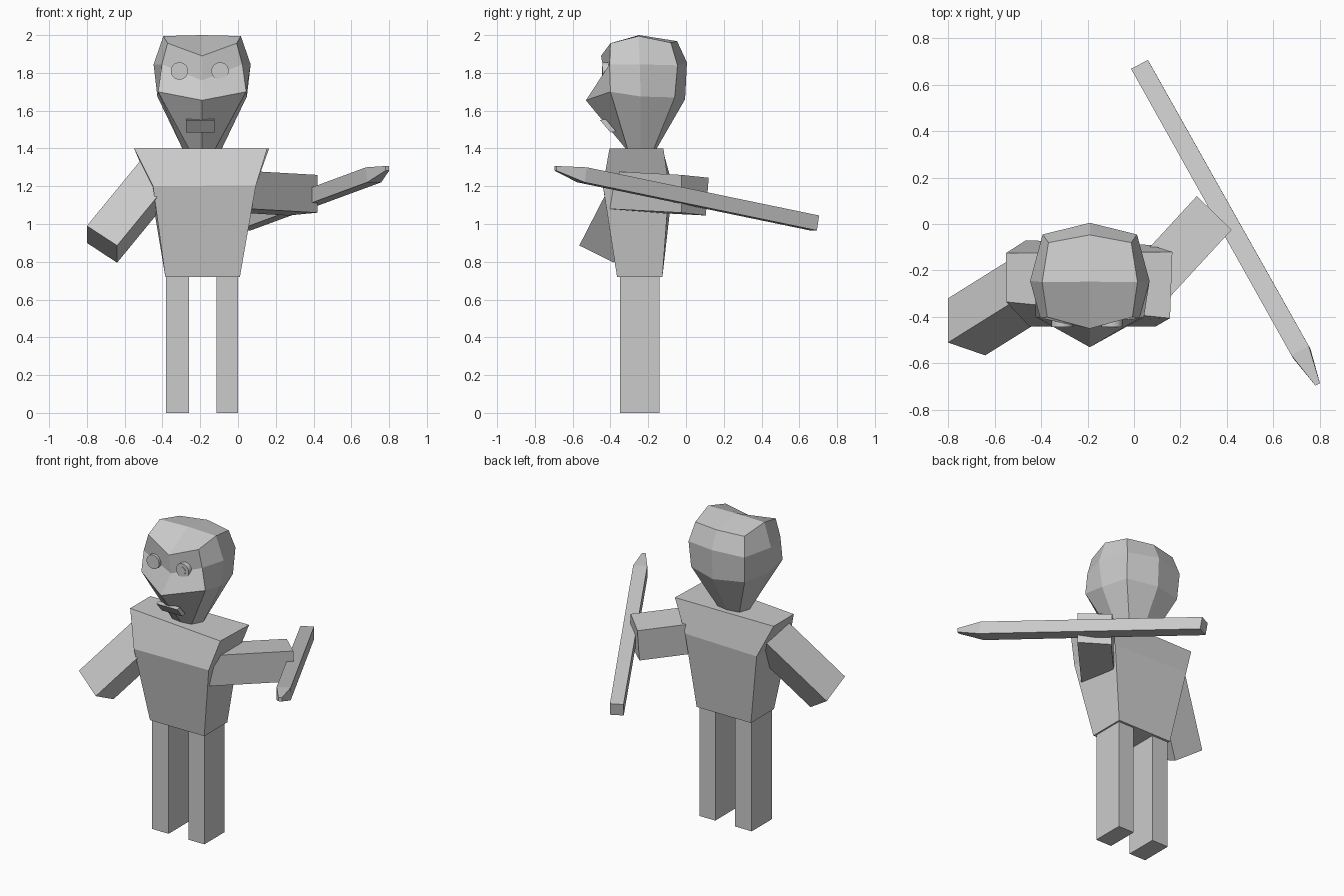
import bpy
import bmesh
from mathutils import Vector

if "Cube" in bpy.data.objects:
    bpy.data.objects.remove(bpy.data.objects["Cube"], do_unlink=True)

grey = bpy.data.materials.new("stone grey")
grey.use_nodes = True
grey.diffuse_color = (0.6, 0.6, 0.6, 1)
grey.node_tree.nodes["Principled BSDF"].inputs["Base Color"].default_value = grey.diffuse_color


def finish(name, bm):
    """Turn a bmesh into a flat shaded grey object."""
    bmesh.ops.recalc_face_normals(bm, faces=bm.faces)
    mesh = bpy.data.meshes.new(name)
    bm.to_mesh(mesh)
    bm.free()
    mesh.materials.append(grey)
    obj = bpy.data.objects.new(name, mesh)
    bpy.context.collection.objects.link(obj)
    return obj


def bridge(bm, rings):
    """Make vertices for the rings and join neighbours with quads."""
    loops = [[bm.verts.new(point) for point in ring] for ring in rings]
    for low, high in zip(loops, loops[1:]):
        for i in range(len(low)):
            j = (i + 1) % len(low)
            bm.faces.new((low[i], low[j], high[j], high[i]))
    return loops


def loft(name, rings):
    bm = bmesh.new()
    loops = bridge(bm, rings)
    bm.faces.new(loops[0])
    bm.faces.new(loops[-1])
    return finish(name, bm)


def rectangle(x0, x1, y0, y1, z):
    return [(x0, y0, z), (x1, y0, z), (x1, y1, z), (x0, y1, z)]


def extruded(name, ring, offset):
    return loft(name, [ring, [Vector(p) + Vector(offset) for p in ring]])


# Legs
for name, x0, x1 in (("right_leg", -.38, -.26), ("left_leg", -.115, 0)):
    extruded(name, rectangle(x0, x1, -.35, -.14, 0), (0, 0, .73))

# Torso: waist, chest and slightly twisted shoulders
waist = rectangle(-.385, .01, -.365, -.125, .72)
chest = [(-.45, -.44, 1.2), (.095, -.44, 1.205), (.07, -.09, 1.2), (-.465, -.07, 1.2)]
shoulders = [(-.55, -.335, 1.4), (.155, -.405, 1.4), (.165, -.12, 1.4), (-.55, -.125, 1.4)]
torso = loft("torso", [waist, chest, shoulders])

# Arms run from the hand end back into the torso
right_hand = [(-.8, -.32, .9), (-.8, -.51, .99), (-.64, -.565, .886), (-.64, -.38, .795)]
extruded("right_arm", right_hand, (.32, .2, .39))
left_hand = [(.42, -.025, 1.26), (.27, .12, 1.245), (.265, .105, 1.045), (.42, -.025, 1.06)]
extruded("left_arm", left_hand, (-.35, -.38, .02))


# Head: each ring lists half-width, depth and height from the front
# centre to the back centre, and is mirrored across the head
def head_ring(half):
    middle = -.19
    left = [(middle + w, y, z) for w, y, z in half]
    right = [(middle - w, y, z) for w, y, z in half[1:-1]]
    return left + right[::-1]


neck = head_ring([(0, -.32, 1.4), (.07, -.31, 1.4), (.105, -.24, 1.4),
                  (.08, -.17, 1.4), (0, -.155, 1.4)])
jaw = head_ring([(0, -.53, 1.655), (.233, -.4, 1.7), (.237, -.24, 1.675),
                 (.195, -.06, 1.67), (0, -.005, 1.66)])
eye_line = head_ring([(0, -.425, 1.76), (.213, -.405, 1.845), (.257, -.245, 1.845),
                      (.203, -.045, 1.84), (0, .005, 1.855)])
crown = head_ring([(0, -.45, 1.89), (.183, -.4, 1.957), (.205, -.25, 1.995),
                   (.178, -.08, 1.96), (0, -.047, 1.968)])

bm = bmesh.new()
loops = bridge(bm, [neck, jaw, eye_line, crown])
bm.faces.new(loops[0])
top = bm.verts.new((-.19, -.248, 2))
rim = loops[-1]
for i in range(0, 8, 2):
    a, corner, b = rim[i], rim[i + 1], rim[(i + 2) % 8]
    bm.faces.new((top, a, corner, b))
finish("head", bm)


# Eyes: short discs facing forward
def disc(name, x, y, radius, depth):
    bpy.ops.mesh.primitive_cylinder_add(vertices=24, radius=radius, depth=depth,
                                        location=(x, y, 1.81), rotation=(1.5708, 0, 0))
    obj = bpy.context.object
    obj.name = name
    obj.data.materials.append(grey)


disc("right_eye", -.31, -.42, .046, .045)
disc("left_eye", -.095, -.42, .046, .045)
disc("left_pupil", -.095, -.44, .024, .012)

# Mouth: a thin slab leaning with the chin
mouth = [(-.275, -.455, 1.55), (-.125, -.455, 1.55), (-.125, -.4, 1.485), (-.275, -.4, 1.485)]
extruded("mouth", mouth, (0, .03, .005))


# Sword: a square bar that narrows to a point
def bar_end(a, b, drop):
    drop = Vector(drop)
    a, b = Vector(a), Vector(b)
    return [a, b, b + drop, a + drop]


thickness = (.007, -.012, -.079)
loft("sword", [
    bar_end((-.013, .668, 1.045), (.06, .705, 1.045), thickness),
    bar_end((.677, -.565, 1.3), (.752, -.525, 1.3), thickness),
    bar_end((.78, -.695, 1.307), (.8, -.685, 1.307), (0, 0, -.025)),
])
